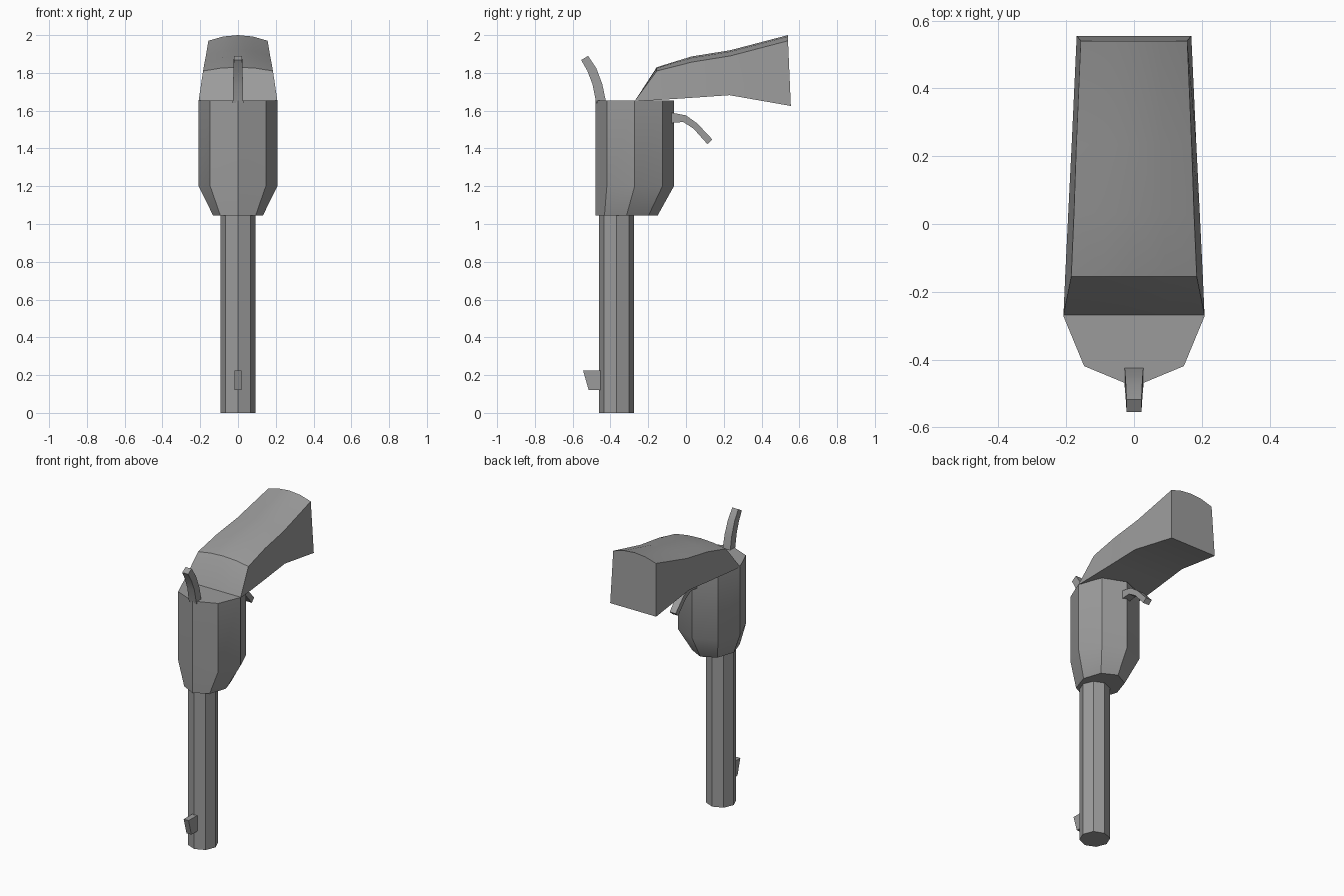
import bpy, bmesh, math

if "Cube" in bpy.data.objects:
    bpy.data.objects.remove(bpy.data.objects["Cube"])

steel = bpy.data.materials.new("grey_metal")
steel.diffuse_color = (0.33, 0.33, 0.33, 1)
steel.use_nodes = True
steel.node_tree.nodes["Principled BSDF"].inputs["Base Color"].default_value = steel.diffuse_color


def finish(name, bm, smooth_angle=None):
    """Turn a bmesh into a named object with outward normals."""
    bmesh.ops.remove_doubles(bm, verts=bm.verts, dist=1e-4)
    bmesh.ops.recalc_face_normals(bm, faces=bm.faces)
    me = bpy.data.meshes.new(name)
    bm.to_mesh(me)
    bm.free()
    me.materials.append(steel)
    ob = bpy.data.objects.new(name, me)
    bpy.context.collection.objects.link(ob)
    if smooth_angle:
        bpy.ops.object.select_all(action='DESELECT')
        ob.select_set(True)
        bpy.context.view_layer.objects.active = ob
        bpy.ops.object.shade_smooth_by_angle(angle=math.radians(smooth_angle))
    return ob


def loft(name, rings, smooth_angle=None):
    """Skin equal-sized closed rings and cap both ends."""
    bm = bmesh.new()
    loops = [[bm.verts.new(p) for p in r] for r in rings]
    n = len(loops[0])
    for a, b in zip(loops, loops[1:]):
        for i in range(n):
            j = (i + 1) % n
            bm.faces.new((a[i], a[j], b[j], b[i]))
    bm.faces.new(loops[0])
    bm.faces.new(loops[-1])
    return finish(name, bm, smooth_angle)


def octagon(cy, rx, ry, z):
    return [(rx * math.cos(i * math.pi / 4), cy + ry * math.sin(i * math.pi / 4), z)
            for i in range(8)]


def blade(name, pairs, w0, w1, smooth_angle=None):
    """Thin curved bar from (y, z, y, z) side pairs, tapering in width."""
    rings = []
    for i, (ya, za, yb, zb) in enumerate(pairs):
        w = w0 + (w1 - w0) * i / (len(pairs) - 1)
        rings.append([(-w, ya, za), (w, ya, za), (w, yb, zb), (-w, yb, zb)])
    return loft(name, rings, smooth_angle)


# barrel
loft("barrel", [octagon(-0.368, 0.093, 0.093, z) for z in (0, 1.08)])

# drum, tapering towards the barrel with a straight front
loft("drum", [octagon(-0.315, 0.132, 0.165, 1.045),
              octagon(-0.272, 0.208, 0.208, 1.2),
              octagon(-0.272, 0.208, 0.208, 1.655)], 31)

# grip: y top, z crown, z edge, half width top, y bottom, z bottom, half width bottom
grip = [(-0.268, 1.656, 1.656, 0.208, -0.27, 1.65, 0.208),
        (-0.155, 1.83, 1.81, 0.185, -0.155, 1.656, 0.203),
        (0.03, 1.887, 1.857, 0.177, 0.03, 1.668, 0.194),
        (0.235, 1.92, 1.89, 0.17, 0.23, 1.682, 0.184),
        (0.54, 2.0, 1.97, 0.157, 0.555, 1.625, 0.169)]
rings = []
for yt, zc, ze, wt, yb, zb, wb in grip:
    crown = [(k * wt, yt, ze + (zc - ze) * (1 - k * k)) for k in (1, 0.5, 0, -0.5, -1)]
    rings.append([(-wb, yb, zb), (wb, yb, zb)] + crown)
loft("grip", rings, 25)

# hammer
blade("hammer", [(-0.475, 1.64, -0.422, 1.64), (-0.495, 1.74, -0.443, 1.74),
                 (-0.522, 1.81, -0.475, 1.825), (-0.555, 1.868, -0.518, 1.89)],
      0.028, 0.022, 30)

# trigger
blade("trigger", [(-0.08, 1.59, -0.08, 1.535), (0.0, 1.575, -0.015, 1.54),
                  (0.06, 1.532, 0.04, 1.505), (0.14, 1.447, 0.113, 1.423)],
      0.028, 0.022, 30)

# front sight
blade("front_sight", [(-0.515, 0.12, -0.44, 0.12), (-0.545, 0.225, -0.44, 0.225)],
      0.018, 0.018)
